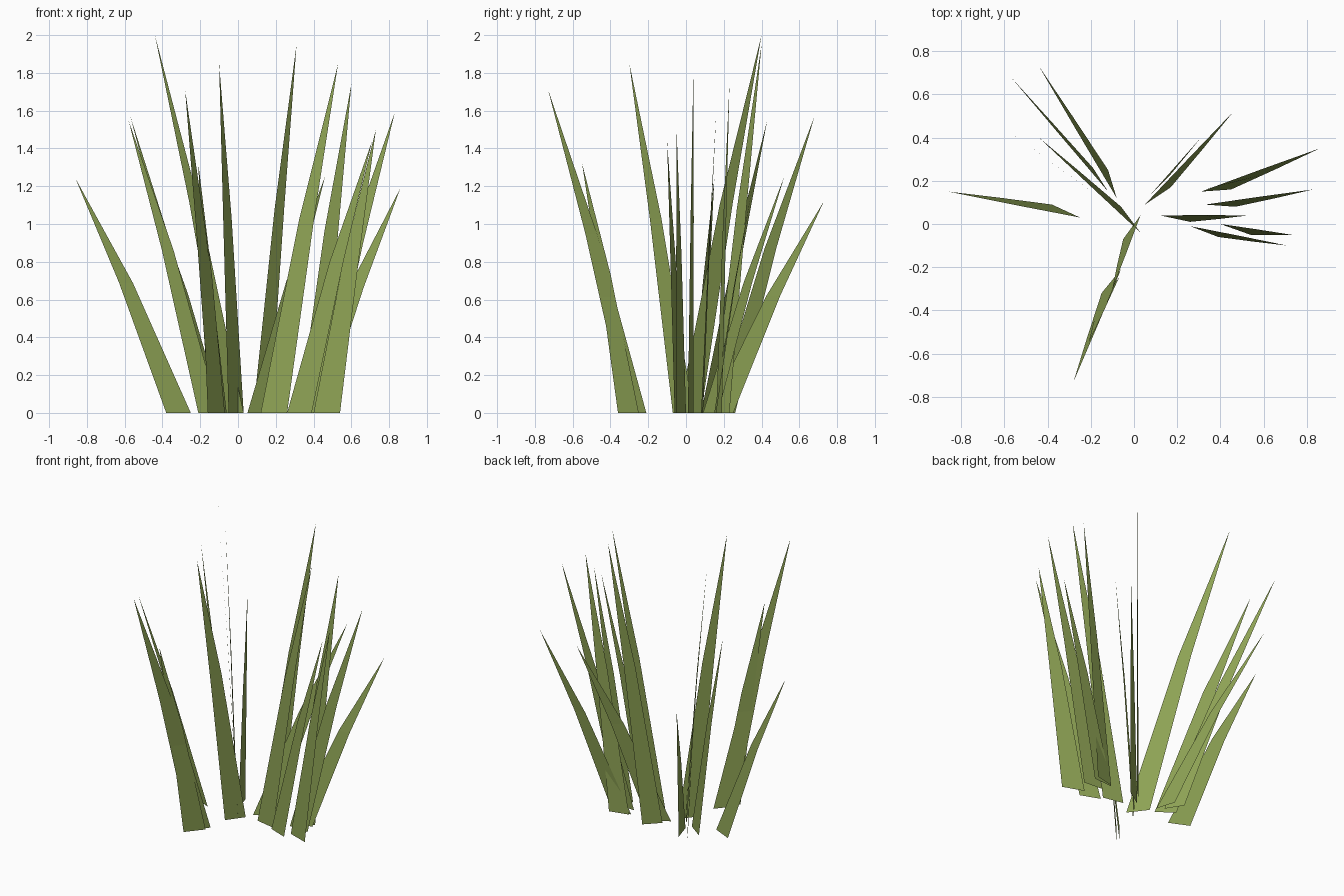
import bpy
from mathutils import Vector

default_cube = bpy.data.objects.get("Cube")
if default_cube:
    bpy.data.objects.remove(default_cube, do_unlink=True)

# One flat leaf colour
leaf_green = bpy.data.materials.new("leaf_green")
leaf_green.use_nodes = True
leaf_colour = (0.27, 0.365, 0.09, 1)
leaf_green.diffuse_color = leaf_colour
shader = leaf_green.node_tree.nodes["Principled BSDF"]
shader.inputs["Base Color"].default_value = leaf_colour
shader.inputs["Roughness"].default_value = 0.9

# Shared blade proportions, as fractions of the way from base to tip
BEND_HEIGHT = 0.555
BEND_REACH = 0.51
BEND_WIDTH = 0.56


def add_blade(name, inner, outer, tip):
    """Flat tapering blade: a quad from the ground to the bend, then a pointed triangle."""
    inner = Vector((*inner, 0))
    outer = Vector((*outer, 0))
    tip = Vector(tip)
    centre = (inner + outer) / 2
    bend = centre.lerp(tip, BEND_REACH)
    bend.z = tip.z * BEND_HEIGHT
    half_width = (outer - inner) / 2 * BEND_WIDTH

    points = [inner, outer, bend + half_width, bend - half_width, tip]
    mesh = bpy.data.meshes.new(name)
    mesh.from_pydata(points, [], [(0, 1, 2, 3), (3, 2, 4)])
    mesh.materials.append(leaf_green)
    mesh.update()
    blade = bpy.data.objects.new(name, mesh)
    bpy.context.collection.objects.link(blade)
    return blade


# Each clump lists its blades as inner base corner, outer base corner, tip
clumps = {
    "front_blade": [
        ((-.06, -.21), (-.15, -.32), (-.28, -.73, 1.71)),
        ((-.07, -.25), (-.16, -.36), (-.21, -.55, 1.32)),
        ((.03, .04), (-.05, -.07), (-.1, -.3, 1.85)),
    ],
    "right_blade": [
        ((-.25, .03), (-.38, .09), (-.86, .15, 1.24)),
    ],
    "back_right_blade": [
        ((.03, -.04), (-.06, .08), (-.44, .4, 2)),
        ((-.1, .08), (-.21, .16), (-.58, .43, 1.55)),
        ((-.12, .15), (-.19, .26), (-.57, .68, 1.57)),
        ((-.08, .12), (-.12, .25), (-.44, .73, 1.12)),
    ],
    "back_left_blade": [
        ((.08, .14), (.17, .23), (.31, .4, 1.95)),
        ((.05, .09), (.17, .17), (.46, .52, 1.25)),
    ],
    "left_blade": [
        ((.12, .04), (.26, .01), (.53, .04, 1.85)),
        ((.26, -.01), (.39, -.06), (.71, -.1, 1.44)),
        ((.4, 0), (.54, -.05), (.73, -.05, 1.5)),
        ((.33, .09), (.47, .08), (.83, .16, 1.59)),
        ((.32, .16), (.45, .19), (.6, .23, 1.74)),
        ((.31, .15), (.45, .16), (.86, .35, 1.19)),
    ],
}

for clump_name, blades in clumps.items():
    for number, (inner, outer, tip) in enumerate(blades, start=1):
        add_blade(f"{clump_name}_{number}", inner, outer, tip)
